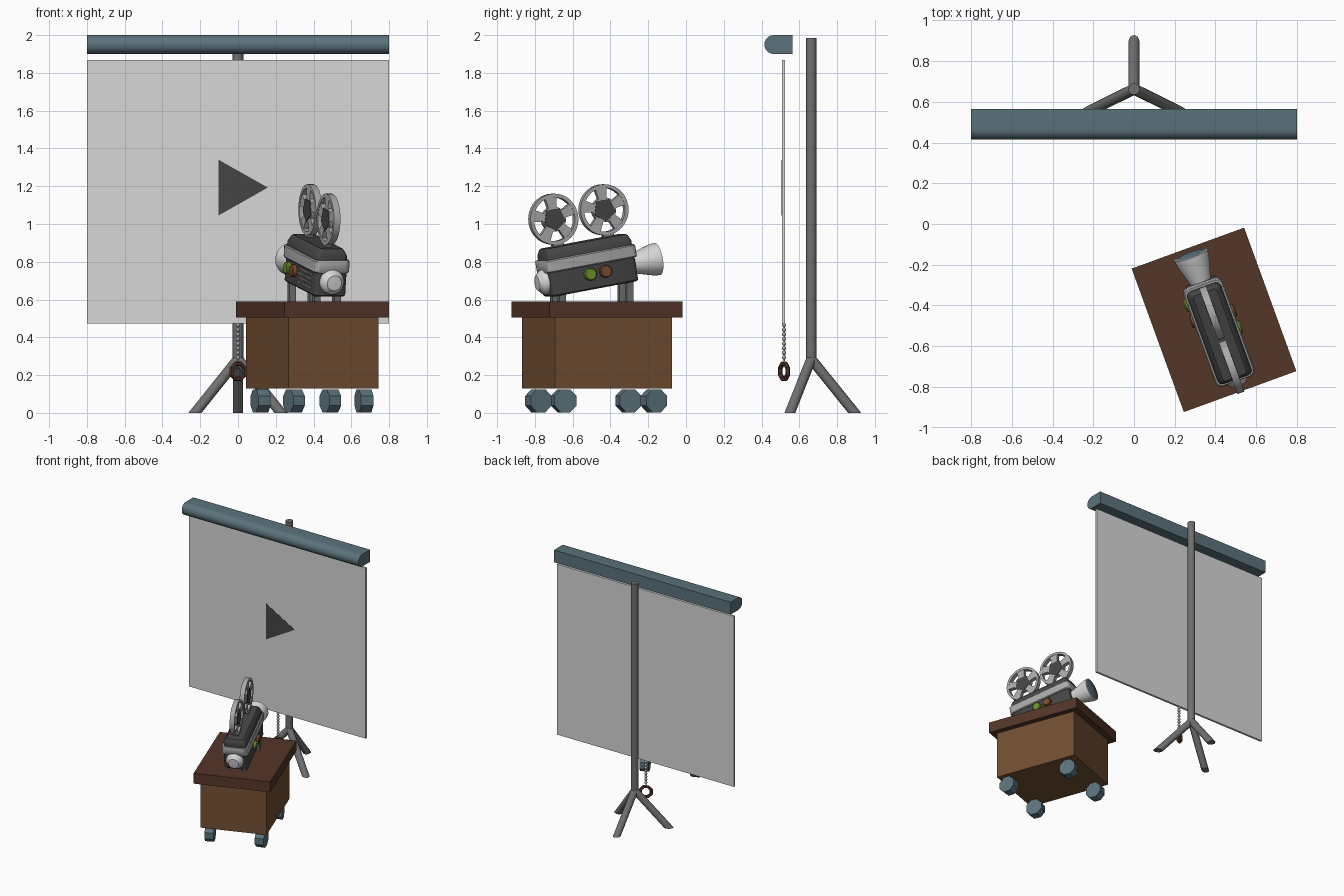
import bpy, bmesh, math
from mathutils import Matrix, Vector

if "Cube" in bpy.data.objects:
    bpy.data.objects.remove(bpy.data.objects["Cube"])

def mat(name, r, g, b):
    m = bpy.data.materials.new(name)
    m.diffuse_color = (r, g, b, 1)
    m.use_nodes = True
    m.node_tree.nodes["Principled BSDF"].inputs["Base Color"].default_value = m.diffuse_color
    return m

TEAL = mat("blue_grey", .105, .17, .20)
WOOD = mat("wood", .17, .078, .032)
DARKWOOD = mat("dark_wood", .09, .037, .022)
STEEL = mat("steel_grey", .16, .16, .16)
SILVER = mat("silver_grey", .40, .40, .40)
PALE = mat("screen_grey", .68, .68, .68)
DARK = mat("charcoal", .06, .06, .06)
GREEN = mat("green", .15, .30, .025)
BROWN = mat("copper_brown", .21, .075, .03)

I = Matrix.Identity(4)
T = lambda x, y, z: Matrix.Translation((x, y, z))
R = lambda deg, axis: Matrix.Rotation(math.radians(deg), 4, axis)
CART = T(.393, -.471, 0) @ R(20, 'Z')               # cart frame
PROJ = CART @ T(0.002, -.057, .783) @ R(10, 'X')    # tilted projector frame

def finish(name, bm, material, M=I, smooth=True):
    bm.transform(M)
    bmesh.ops.recalc_face_normals(bm, faces=bm.faces[:])
    me = bpy.data.meshes.new(name)
    bm.to_mesh(me)
    bm.free()
    me.materials.append(material)
    if smooth:
        me.shade_smooth()
        me.set_sharp_from_angle(angle=math.radians(35))
    ob = bpy.data.objects.new(name, me)
    bpy.context.collection.objects.link(ob)
    return ob

def box(name, c, size, material, M=I):
    bm = bmesh.new()
    bmesh.ops.create_cube(bm, size=1, matrix=T(*c) @ Matrix.Diagonal((*size, 1)))
    return finish(name, bm, material, M, False)

def skin(bm, rings, loop=False):
    rows = [[bm.verts.new(p) for p in ring] for ring in rings]
    n = len(rows[0])
    pairs = list(zip(rows, rows[1:] + rows[:1])) if loop else list(zip(rows, rows[1:]))
    for a, b in pairs:
        for i in range(n):
            j = (i + 1) % n
            bm.faces.new((a[i], a[j], b[j], b[i]))
    if not loop:
        bm.faces.new(rows[0])
        bm.faces.new(rows[-1])

def lathe(name, profile, material, M=I, seg=32, loop=False, smooth=True):
    bm = bmesh.new()
    ang = [2 * math.pi * i / seg for i in range(seg)]
    skin(bm, [[(r * math.cos(a), r * math.sin(a), h) for a in ang] for r, h in profile], loop)
    return finish(name, bm, material, M, smooth)

def rounded_stack(name, levels, material, M):
    """Loft of rounded rectangles: (half width, half length, corner, height)."""
    bm = bmesh.new()
    rings = []
    for hw, hl, c, z in levels:
        ring = []
        for k, (sx, sy) in enumerate(((1, 1), (-1, 1), (-1, -1), (1, -1))):
            for s in range(4):
                a = math.radians(90 * k + 30 * s)
                ring.append((sx * (hw - c) + c * math.cos(a), sy * (hl - c) + c * math.sin(a), z))
        rings.append(ring)
    skin(bm, rings)
    return finish(name, bm, material, M)

def tube(name, a, b, r, material, seg=16, floor=False):
    a, b = Vector(a), Vector(b)
    d = b - a
    bm = bmesh.new()
    bmesh.ops.create_cone(bm, cap_ends=True, segments=seg, radius1=r, radius2=r, depth=d.length,
                          matrix=T(*((a + b) / 2)) @ d.to_track_quat('Z', 'Y').to_matrix().to_4x4())
    if floor:                                        # trim flat on the ground
        bmesh.ops.bisect_plane(bm, geom=bm.verts[:] + bm.edges[:] + bm.faces[:],
                               plane_co=(0, 0, 0), plane_no=(0, 0, 1), clear_inner=True)
        bmesh.ops.holes_fill(bm, edges=[e for e in bm.edges if e.is_boundary])
    return finish(name, bm, material)

def prism(name, pts, offset, material, M=I, smooth=False):
    bm = bmesh.new()
    o = Vector(offset)
    skin(bm, [[Vector(p) for p in pts], [Vector(p) + o for p in pts]])
    return finish(name, bm, material, M, smooth)

# --- screen, its case and the play symbol
case = [(-.8, .564, 1.90), (-.8, .564, 2.0)]
case += [(-.8, .465 - .05 * math.sin(a), 1.95 + .05 * math.cos(a))
         for a in [math.pi * i / 12 for i in range(13)]]
prism("screen_case", case, (1.6, 0, 0), TEAL, I, True)
box("screen_sheet", (0, .5165, 1.172), (1.6, .017, 1.395), PALE)
prism("play_symbol", [(-.103, .509, 1.045), (-.103, .509, 1.34), (.158, .509, 1.193)], (0, -.003, 0), DARK)

# --- stand
tube("stand_pole", (0, .663, .27), (0, .663, 1.985), .028, STEEL, 20)
for i, (x, y) in enumerate(((0, .893), (.228, .55), (-.228, .55))):
    foot, top = Vector((x, y, 0)), Vector((0, .663, .285))
    tube(f"stand_leg_{i}", foot + (foot - top) * .2, top, .027, STEEL, 16, True)

# --- pull chain and ring
bm = bmesh.new()
for i in range(8):
    bmesh.ops.create_icosphere(bm, subdivisions=2, radius=.0115, matrix=T(0, .519, .465 - i * .0245))
bmesh.ops.create_cone(bm, cap_ends=True, segments=6, radius1=.004, radius2=.004, depth=.2,
                      matrix=T(0, .519, .376))
finish("pull_chain", bm, SILVER)
ring = [(.043 + .013 * math.cos(a), .013 * math.sin(a)) for a in [math.pi * i / 3 for i in range(6)]]
lathe("pull_ring", ring, DARKWOOD, T(0, .519, .22) @ R(30, 'Z') @ R(90, 'X') @ R(22.5, 'Z'), 8, True, False)

# --- cart
box("cart_body", (0, 0, .3175), (.507, .66, .375), WOOD, CART)
box("cart_top", (0, 0, .5475), (.588, .75, .085), DARKWOOD, CART)
for i, (x, y, turn) in enumerate(((-.2, .25, 0), (-.197, -.259, 6), (.193, .25, 6), (.197, -.259, -3))):
    lathe(f"cart_wheel_{i}", [(.066, -.034), (.066, .034)], TEAL,
          CART @ T(x, y, .064) @ R(turn, 'Z') @ R(90, 'Y') @ R(22.5, 'Z'), 8, False, False)

# --- projector body
rounded_stack("projector_body", [(.082, .238, .02, -.128), (.09, .246, .025, -.12),
                                 (.09, .246, .025, .02)], DARK, PROJ)
rounded_stack("projector_band", [(.096, .254, .03, .0), (.101, .258, .03, .006),
                                 (.101, .258, .03, .062), (.096, .254, .03, .068)], SILVER, PROJ)
rounded_stack("projector_roof", [(.088, .244, .025, .06), (.088, .244, .025, .09),
                                 (.07, .234, .02, .12), (.062, .226, .015, .127)], DARK, PROJ)
for i, (x, y) in enumerate(((-.057, -.22), (.057, -.22), (-.057, .16), (.057, .16))):
    h = .1 if y < 0 else .15
    box(f"projector_leg_{i}", (x, y, .585 + h / 2), (.036, .036, h), STEEL, CART)

# --- lens hood and glass, rear motor cap
AX = PROJ @ T(0, 0, -.037) @ R(-90, 'X')
lathe("lens_hood", [(.0, .235), (.052, .235), (.056, .265), (.084, .365), (.087, .395),
                    (.078, .396), (.07, .385), (.0, .385)], PALE, AX)
lathe("lens_glass", [(.0, .384), (.076, .386), (.077, .395), (.05, .402), (.0, .405)], TEAL, AX)
lathe("motor_cap", [(.066, -.235), (.066, -.262), (.058, -.276), (.046, -.284), (.04, -.294), (.0, -.296)],
      PALE, PROJ @ T(0, 0, -.047) @ R(-90, 'X'))

# --- side knobs and vent slats
for side, spots in ((1, (-.026, .062)), (-1, (.165, .078))):
    for s, m, n in zip(spots, (GREEN, BROWN), ("green", "brown")):
        lathe(f"{n}_knob", [(.033, 0), (.033, .02), (.028, .026)], m,
              PROJ @ T(side * .088, s, -.045) @ R(side * 90, 'Y'), 20)
for row in range(4):
    for col in range(7):
        box("vent_slat", (-.091, -.175 + col * .03, -.09 + row * .024), (.007, .02, .012), SILVER, PROJ)

# --- film reels with five flared spokes
for i, s in enumerate((-.145, .142)):
    M = PROJ @ T(0, s, .272) @ R(90, 'Y')
    h = .018
    lathe(f"reel_rim_{i}", [(.135, -h), (.135, h), (.116, h), (.116, -h)], SILVER, M, 40, True)
    lathe(f"reel_core_{i}", [(.066, -h + .002), (.066, h - .002)], SILVER, M, 20)
    lathe(f"reel_hub_{i}", [(.064, -h - .002), (.064, h + .002)], DARK, M, 5, False, False)
    for k in range(5):
        prism(f"reel_spoke_{i}_{k}", [(.05, -.02, -.016), (.05, .02, -.016), (.118, .032, -.016),
                                      (.118, -.032, -.016)], (0, 0, .032), SILVER, M @ R(72 * k + 36, 'Z'))
    box(f"reel_mount_{i}", (0, s, .132), (.034, .06, .02), STEEL, PROJ)
